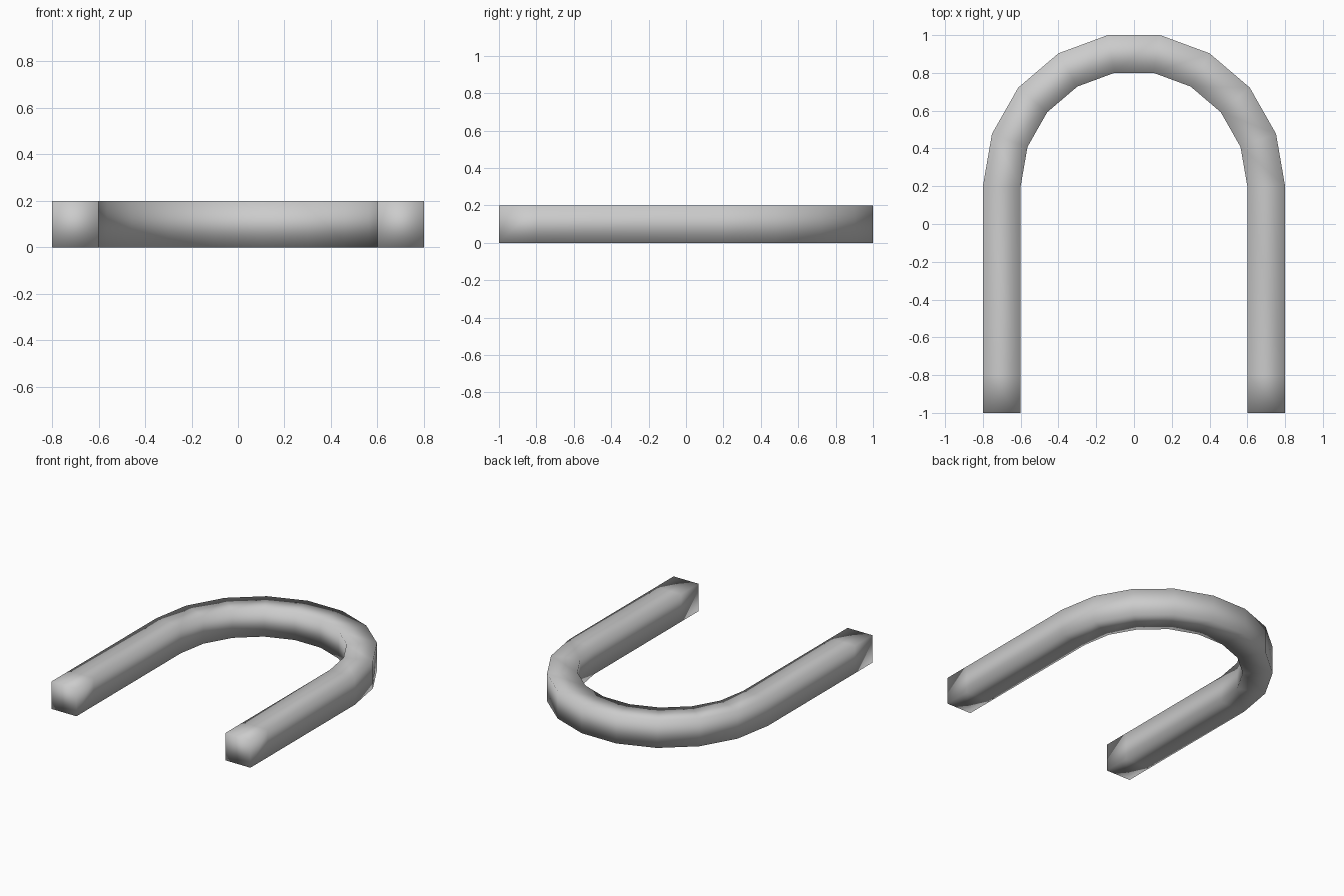
import bpy, bmesh
from math import sin, cos, radians

if "Cube" in bpy.data.objects:
    bpy.data.objects.remove(bpy.data.objects["Cube"])

OUTER, INNER, THICK = 0.8, 0.6, 0.2
STRETCH = 1 / sin(radians(80))   # flat-topped arch reaches full height

# Stations along the U: (direction x, direction y, base y)
stations = [(1, 0, -1.0), (1, 0, -0.8)]
stations += [(cos(radians(a)), sin(radians(a)) * STRETCH, 0.2) for a in range(0, 181, 20)]
stations += [(-1, 0, -0.8), (-1, 0, -1.0)]

# Sweep a square section through the stations
bm = bmesh.new()
rings = []
for dx, dy, base in stations:
    rings.append([bm.verts.new((r * dx, base + r * dy, z))
                  for r, z in ((INNER, 0), (OUTER, 0), (OUTER, THICK), (INNER, THICK))])
for a, b in zip(rings, rings[1:]):
    for i in range(4):
        j = (i + 1) % 4
        bm.faces.new((a[i], a[j], b[j], b[i]))

# End caps
bm.faces.new(rings[0])
bm.faces.new(rings[-1])
bmesh.ops.recalc_face_normals(bm, faces=bm.faces)
for f in bm.faces:
    f.smooth = True

mesh = bpy.data.meshes.new("u_bar")
bm.to_mesh(mesh)
bm.free()
bpy.context.collection.objects.link(bpy.data.objects.new("u_bar", mesh))
